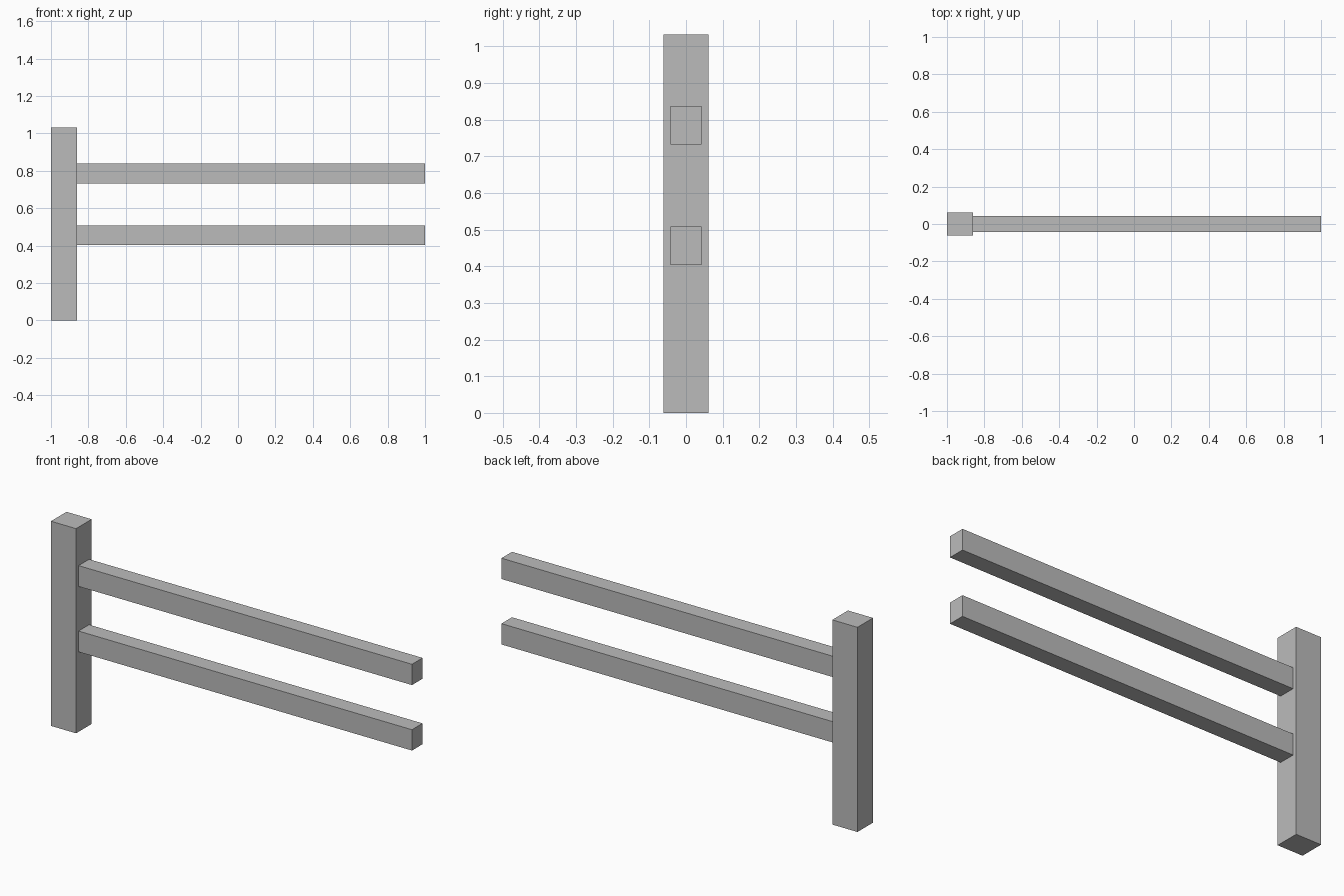
import bpy

default_cube = bpy.data.objects.get("Cube")
if default_cube:
    bpy.data.objects.remove(default_cube, do_unlink=True)

# Single plain grey material
grey = bpy.data.materials.new("plain_grey")
grey.use_nodes = True
colour = (0.5, 0.5, 0.5, 1)
grey.diffuse_color = colour
grey.node_tree.nodes["Principled BSDF"].inputs["Base Color"].default_value = colour


def beam(name, x, y, z):
    """Box spanning the given (low, high) ranges, with its scale applied."""
    spans = (x, y, z)
    bpy.ops.mesh.primitive_cube_add(size=1, location=[(a + b) / 2 for a, b in spans])
    obj = bpy.context.object
    obj.name = obj.data.name = name
    obj.scale = [b - a for a, b in spans]
    bpy.ops.object.transform_apply(location=False, rotation=False, scale=True)
    obj.data.materials.append(grey)
    return obj


# Upright post at the right end
post_inner = -0.86
beam("fence_post", (-1, post_inner), (-0.062, 0.062), (0, 1.032))

# Two horizontal rails butting against the post
rail_height = 0.105
for name, bottom in (("lower_rail", 0.403), ("upper_rail", 0.733)):
    beam(name, (post_inner, 1), (-0.042, 0.042), (bottom, bottom + rail_height))
